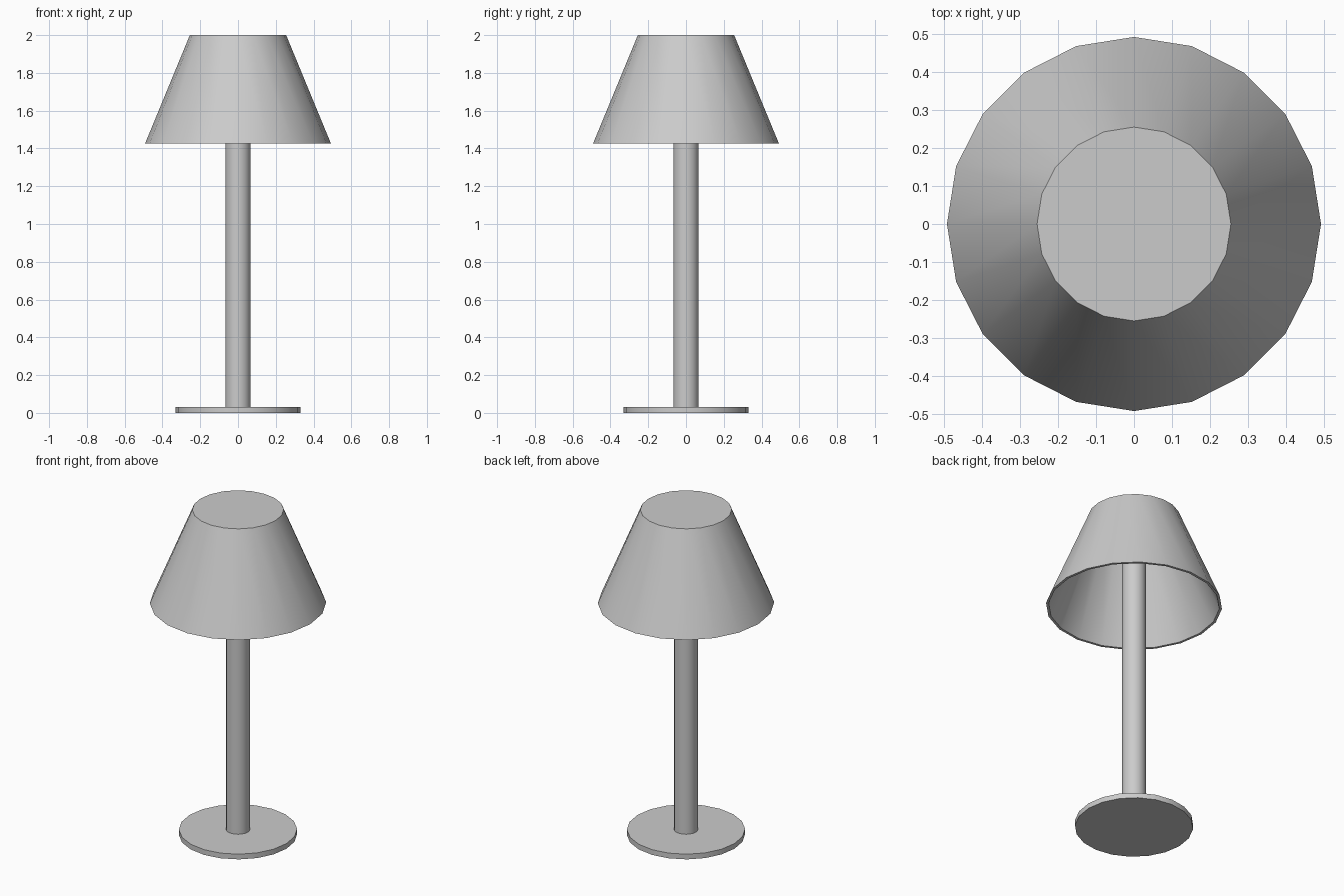
import bpy, bmesh
from math import cos, sin, tau, radians

if "Cube" in bpy.data.objects:
    bpy.data.objects.remove(bpy.data.objects["Cube"])

SIDES = 20


def lathe(name, profile):
    """Revolve (radius, z) points around z; radius 0 makes a pole point."""
    bm = bmesh.new()
    rings = []
    for r, z in profile:
        n = SIDES if r > 0 else 1
        rings.append([bm.verts.new((r * cos(tau * i / SIDES), r * sin(tau * i / SIDES), z))
                      for i in range(n)])
    for a, b in zip(rings, rings[1:]):
        for i in range(SIDES):
            j = (i + 1) % SIDES
            corners = [a[i % len(a)], a[j % len(a)], b[j % len(b)], b[i % len(b)]]
            bm.faces.new(list(dict.fromkeys(corners)))
    bmesh.ops.recalc_face_normals(bm, faces=bm.faces)
    mesh = bpy.data.meshes.new(name)
    bm.to_mesh(mesh)
    bm.free()
    ob = bpy.data.objects.new(name, mesh)
    bpy.context.collection.objects.link(ob)
    bpy.ops.object.select_all(action='DESELECT')
    ob.select_set(True)
    bpy.context.view_layer.objects.active = ob
    bpy.ops.object.shade_smooth_by_angle(angle=radians(30))
    return ob


# Round foot plate
lathe("base", [(0, 0), (0.33, 0), (0.33, 0.032), (0, 0.032)])

# Upright pole, reaching the underside of the shade's top
lathe("pole", [(0, 0.03), (0.067, 0.03), (0.067, 1.987), (0, 1.987)])

# Hollow conical shade with a closed top and thin wall
lathe("shade", [(0, 2.0), (0.255, 2.0), (0.492, 1.426), (0.477, 1.426),
                (0.245, 1.985), (0, 1.985)])
